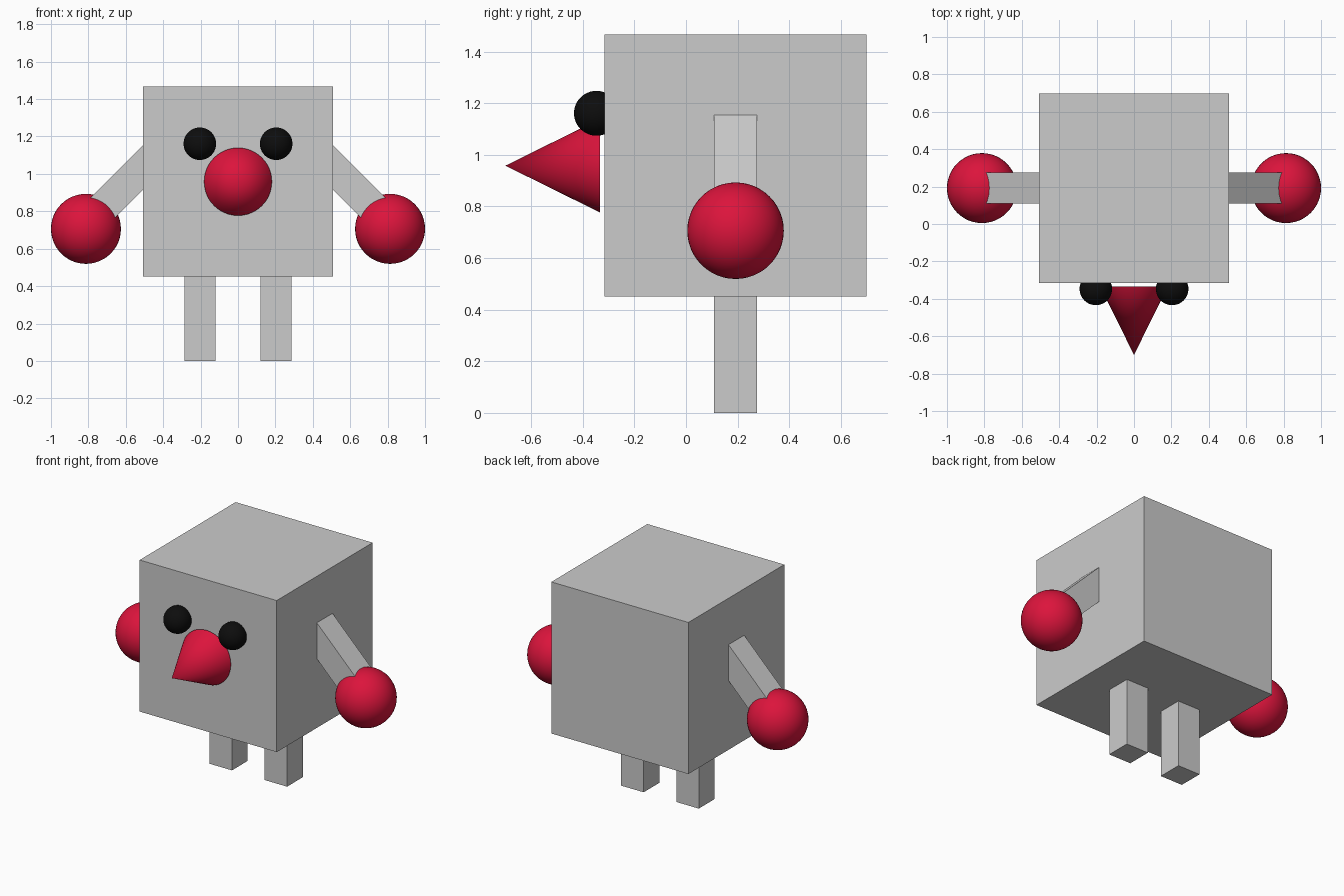
import bpy
from math import pi, radians

if "Cube" in bpy.data.objects:
    bpy.data.objects.remove(bpy.data.objects["Cube"])

Y = 0.192      # depth centre of body and limbs
LIMB = 0.166   # limb thickness


def material(name, color):
    m = bpy.data.materials.new(name)
    m.diffuse_color = (*color, 1)
    m.use_nodes = True
    m.node_tree.nodes["Principled BSDF"].inputs["Base Color"].default_value = m.diffuse_color
    return m


red = material("red", (0.716, 0.007, 0.045))
black = material("black", (0.004, 0.004, 0.004))


def box(name, loc, size, rot=(0, 0, 0)):
    bpy.ops.mesh.primitive_cube_add(size=1, location=loc, rotation=rot)
    o = bpy.context.object
    o.name = name
    o.scale = size
    return o


def ball(name, loc, radius, mat):
    bpy.ops.mesh.primitive_uv_sphere_add(segments=48, ring_count=24, radius=radius, location=loc)
    o = bpy.context.object
    o.name = name
    o.data.materials.append(mat)
    bpy.ops.object.shade_smooth()
    return o


# Cube body
box("body", (0, Y, 0.959), (1.014, 1.014, 1.014))

# Limbs, hands and eyes on both sides
for side, s in (("left", -1), ("right", 1)):
    box(f"{side}_leg", (s * 0.204, Y, 0.25), (LIMB, LIMB, 0.5))
    # arm slopes 45 degrees from inside the body into the hand
    box(f"{side}_arm", (s * 0.58, Y, 0.962), (LIMB + 0.004, LIMB, 0.5), (0, -s * radians(45), 0))
    ball(f"{side}_hand", (s * 0.813, Y, 0.706), 0.187, red)
    ball(f"{side}_eye", (s * 0.204, -0.347, 1.161), 0.087, black)

# Cone nose pointing forward
bpy.ops.mesh.primitive_cone_add(vertices=48, radius1=0.181, depth=0.366,
                                location=(0, -0.517, 0.958), rotation=(pi / 2, 0, 0))
nose = bpy.context.object
nose.name = "nose"
nose.data.materials.append(red)
bpy.ops.object.shade_smooth_by_angle(angle=radians(40))
